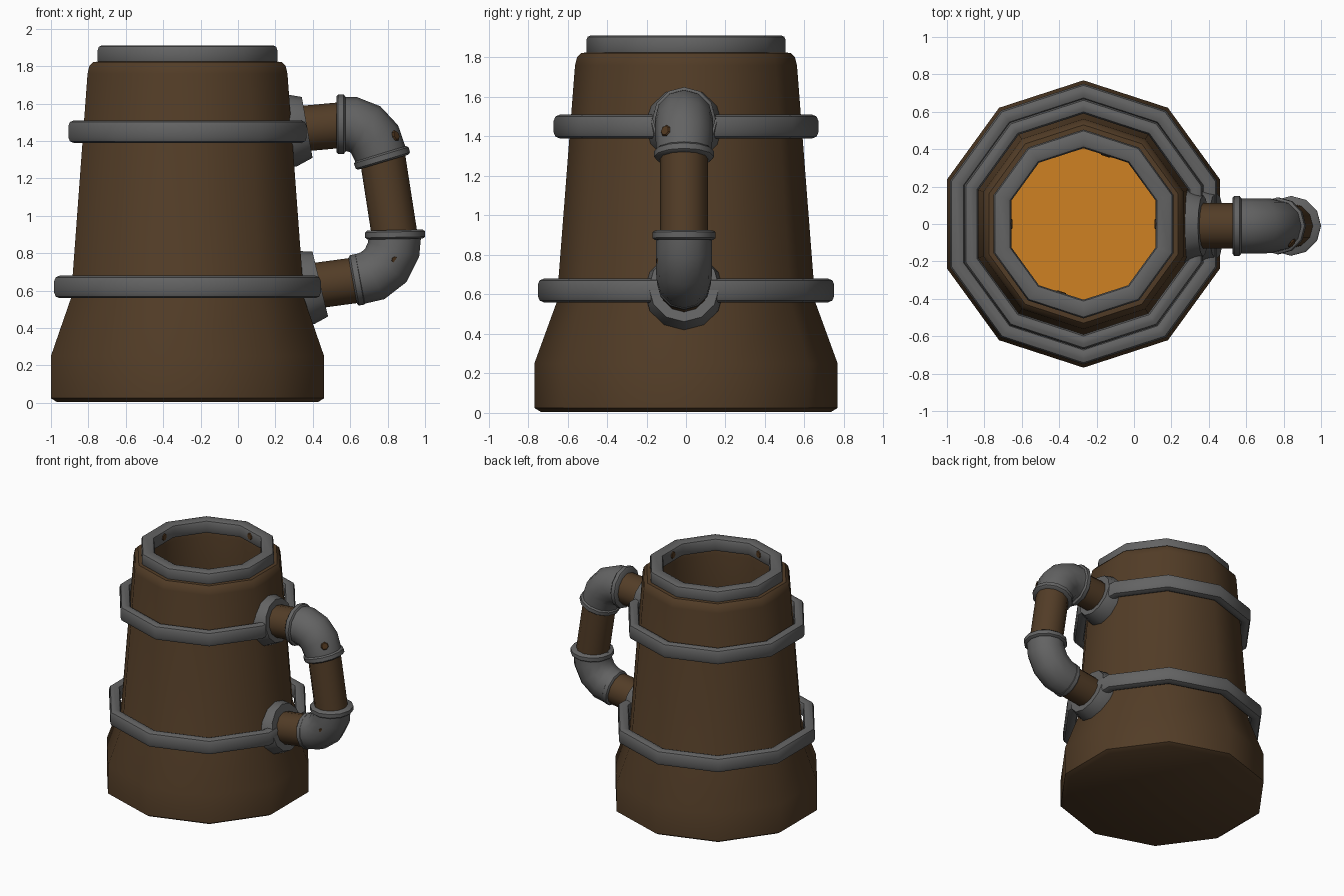
import bpy, bmesh, math
from mathutils import Vector, Matrix

if "Cube" in bpy.data.objects:
    bpy.data.objects.remove(bpy.data.objects["Cube"])

CX, CY, SIDES = -0.27, 0.0, 10


def material(name, rgb):
    m = bpy.data.materials.new(name)
    m.diffuse_color = (*rgb, 1)
    m.use_nodes = True
    m.node_tree.nodes["Principled BSDF"].inputs["Base Color"].default_value = m.diffuse_color
    return m


WOOD = material("brown_wood", (0.085, 0.046, 0.020))
IRON = material("grey_iron", (0.125, 0.125, 0.125))
RUST = material("brown_rust", (0.085, 0.040, 0.014))
ALE = material("amber_ale", (0.62, 0.22, 0.016))


def finish(name, bm, mat, angle=40):
    bmesh.ops.remove_doubles(bm, verts=bm.verts, dist=1e-5)
    bmesh.ops.recalc_face_normals(bm, faces=bm.faces)
    me = bpy.data.meshes.new(name)
    bm.to_mesh(me)
    bm.free()
    me.materials.append(mat)
    ob = bpy.data.objects.new(name, me)
    bpy.context.collection.objects.link(ob)
    bpy.ops.object.select_all(action='DESELECT')
    ob.select_set(True)
    bpy.context.view_layer.objects.active = ob
    bpy.ops.object.shade_smooth_by_angle(angle=math.radians(angle))
    return ob


def bridge(bm, a, b):
    n = len(a)
    for i in range(n):
        bm.faces.new((a[i], a[(i + 1) % n], b[(i + 1) % n], b[i]))


def lathe(name, profile, mat, closed=False):
    """Ten-sided lathe around the mug axis; profile is (radius, z)."""
    bm = bmesh.new()
    rings = []
    for r, z in profile:
        rings.append([bm.verts.new((CX + r * math.cos(math.radians(18 + 36 * i)),
                                    CY + r * math.sin(math.radians(18 + 36 * i)), z))
                      for i in range(SIDES)])
    for a, b in zip(rings, rings[1:]):
        bridge(bm, a, b)
    if closed:
        bridge(bm, rings[-1], rings[0])
    else:
        bm.faces.new(rings[0])
        bm.faces.new(rings[-1])
    return finish(name, bm, mat)


def hoop(name, r0, r1, z0, z1, mat, c=0.025):
    """Ring with a rounded rectangular section."""
    prof = []
    for sx, sz, start in ((r1 - c, z1 - c, 0), (r0 + c, z1 - c, 90),
                          (r0 + c, z0 + c, 180), (r1 - c, z0 + c, 270)):
        for k in range(3):
            t = math.radians(start + 45 * k)
            prof.append((sx + c * math.cos(t), sz + c * math.sin(t)))
    return lathe(name, prof, mat, closed=True)


def tube(name, path, mat, n=12, y=-0.01):
    """Round tube along (x, z, radius) points in the handle plane."""
    bm = bmesh.new()
    rings = []
    for i, (x, z, r) in enumerate(path):
        p, q = path[max(i - 1, 0)], path[min(i + 1, len(path) - 1)]
        t = Vector((q[0] - p[0], 0, q[1] - p[1])).normalized()
        side = Vector((0, 1, 0))
        up = t.cross(side)
        c = Vector((x, y, z))
        rings.append([bm.verts.new(c + r * (side * math.cos(2 * math.pi * k / n)
                                            + up * math.sin(2 * math.pi * k / n)))
                      for k in range(n)])
    for a, b in zip(rings, rings[1:]):
        bridge(bm, a, b)
    bm.faces.new(rings[0])
    bm.faces.new(rings[-1])
    return finish(name, bm, mat)


def collar(name, x, z, dx, dz, r=0.16, h=0.024):
    d = Vector((dx, dz)).normalized()
    pts = [(x + d.x * s, z + d.y * s, rr) for s, rr in
           ((-h, r - 0.012), (-h * 0.6, r), (h * 0.6, r), (h, r - 0.012))]
    return tube(name, pts, IRON)


# Mug body with hollow inside
lathe("mug_body", [(0.735, 0.005), (0.768, 0.025), (0.768, 0.25), (0.655, 0.56),
                   (0.562, 1.76), (0.552, 1.80), (0.530, 1.823), (0.49, 1.825),
                   (0.43, 1.83), (0.420, 1.78), (0.455, 1.27)], WOOD)

# Ale surface inside
lathe("ale", [(0.44, 1.28), (0.44, 1.30)], ALE)

# Metal hoops and rim
hoop("lower_hoop", 0.665, 0.750, 0.56, 0.68, IRON, 0.03)
hoop("upper_hoop", 0.590, 0.670, 1.39, 1.51, IRON, 0.03)
hoop("rim", 0.405, 0.505, 1.805, 1.912, IRON, 0.025)

# Wall flanges
tube("upper_flange", [(0.24, 1.452, 0.195), (0.285, 1.458, 0.195), (0.37, 1.473, 0.165)], IRON)
tube("lower_flange", [(0.32, 0.608, 0.200), (0.365, 0.617, 0.200), (0.44, 0.635, 0.178)], IRON)

# Wooden pipes of the handle
tube("upper_pipe", [(0.30, 1.462, 0.122), (0.57, 1.487, 0.122)], WOOD)
tube("grip_pipe", [(0.77, 1.33, 0.122), (0.84, 0.88, 0.122)], WOOD)
tube("lower_pipe", [(0.38, 0.622, 0.122), (0.66, 0.660, 0.122)], WOOD)

# Metal elbows with collars
tube("upper_elbow", [(0.54, 1.49, 0.147), (0.61, 1.49, 0.147), (0.68, 1.463, 0.147),
                     (0.73, 1.41, 0.146), (0.77, 1.31, 0.138)], IRON)
tube("lower_elbow", [(0.84, 0.91, 0.140), (0.832, 0.82, 0.142), (0.79, 0.735, 0.142),
                     (0.72, 0.68, 0.140), (0.63, 0.655, 0.132)], IRON)
collar("upper_elbow_collar_a", 0.55, 1.49, 1, 0)
collar("upper_elbow_collar_b", 0.77, 1.31, 0.3, -1, 0.152)
collar("lower_elbow_collar_a", 0.84, 0.90, 0.02, -1)
collar("lower_elbow_collar_b", 0.637, 0.658, -1, -0.18, 0.137)


# Thin rust patches on the metal
def patch(name, at, normal, r):
    bm = bmesh.new()
    rot = Vector(normal).to_track_quat('Z', 'Y').to_matrix().to_4x4()
    bmesh.ops.create_cone(bm, cap_ends=True, segments=7, radius1=r, radius2=r * 0.8,
                          depth=0.008, matrix=Matrix.Translation(at) @ rot)
    finish(name, bm, RUST)


patch("rust_upper_elbow", (0.845, -0.105, 1.43), (0.75, -0.6, 0.3), 0.03)
patch("rust_lower_elbow", (0.838, -0.140, 0.765), (0.35, -0.9, -0.2), 0.022)
for i, a in enumerate((72, 180, 0, 252)):
    t = math.radians(a)
    d = Vector((math.cos(t), math.sin(t), 0))
    patch("rust_rim_%d" % i, Vector((CX, CY, 1.865)) + d * 0.384, -d, 0.03)
